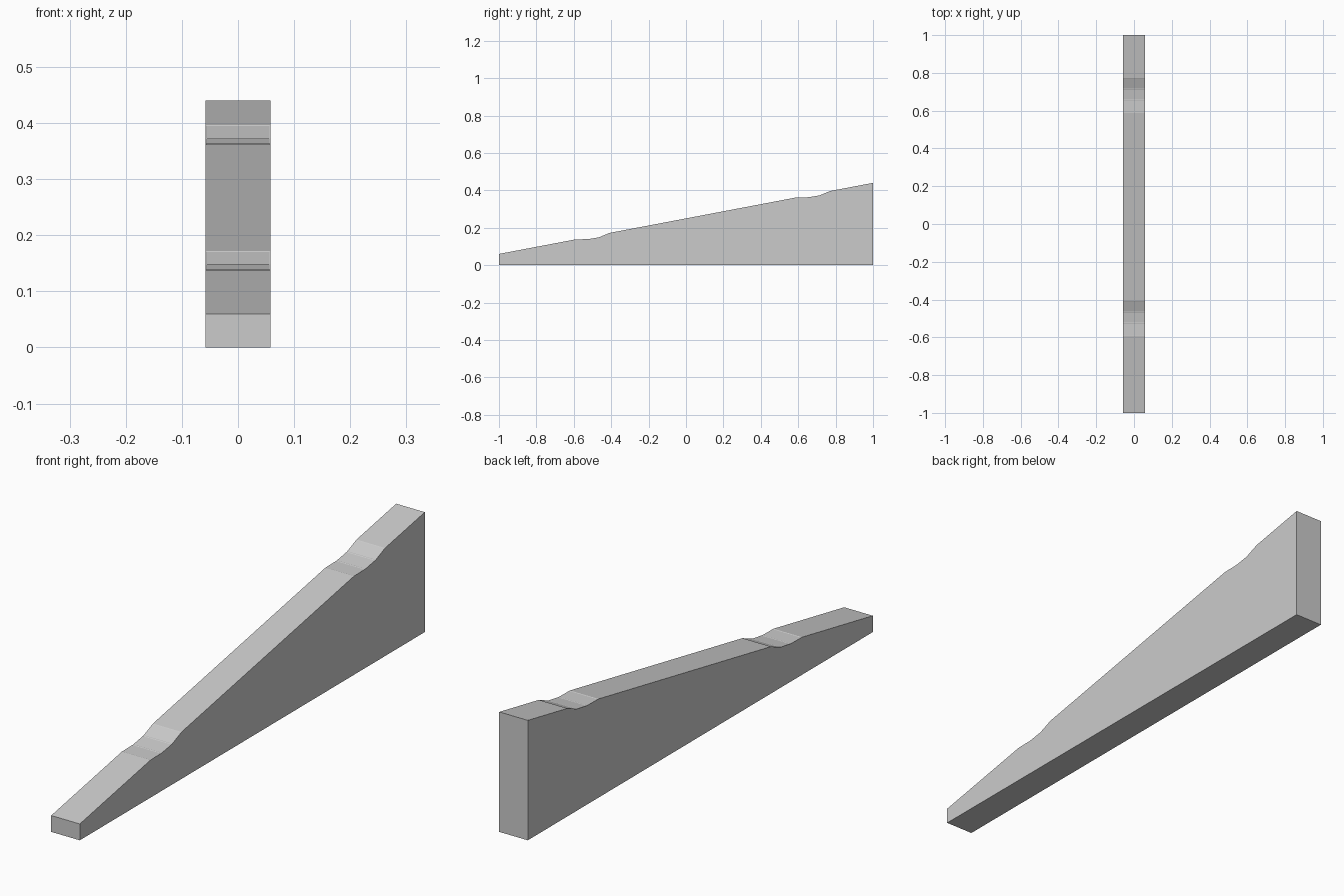
import bpy
import bmesh

cube = bpy.data.objects.get("Cube")
if cube:
    bpy.data.objects.remove(cube, do_unlink=True)

HALF_WIDTH = 0.058
FOOT, TOP = 0.06, 0.44


def slope(y):
    return FOOT + (TOP - FOOT) * (y + 1) / 2


# Each dip: level ledge, gentle rise, steep rise back to the slope
def dip(y):
    z = slope(y)
    return [(y, z), (y + 0.065, z + 0.001), (y + 0.125, z + 0.011),
            (y + 0.18, slope(y + 0.18))]


# Side outline of the ramp
dips = [dip(-0.59), dip(0.59)]
outline = [(-1, 0), (-1, FOOT), *dips[0], *dips[1], (1, TOP), (1, 0)]

bm = bmesh.new()
side = bm.faces.new([bm.verts.new((-HALF_WIDTH, y, z)) for y, z in outline])
extruded = bmesh.ops.extrude_face_region(bm, geom=[side], use_keep_orig=True)
moved = [v for v in extruded["geom"] if isinstance(v, bmesh.types.BMVert)]
bmesh.ops.translate(bm, verts=moved, vec=(2 * HALF_WIDTH, 0, 0))
bmesh.ops.recalc_face_normals(bm, faces=bm.faces)

# Shallow framed panels on the faces of both dips
panels = [f for f in bm.faces if f.normal.z > 0.5 and
          any(d[0][0] < f.calc_center_median().y < d[-1][0] for d in dips)]
bmesh.ops.inset_individual(bm, faces=panels, thickness=0.004, depth=-0.001)

mesh = bpy.data.meshes.new("sloped_beam")
bm.to_mesh(mesh)
bm.free()

# Plain grey finish
grey = bpy.data.materials.new("light_grey")
grey.use_nodes = True
colour = (0.6, 0.6, 0.6, 1)
grey.diffuse_color = colour
grey.node_tree.nodes["Principled BSDF"].inputs["Base Color"].default_value = colour
mesh.materials.append(grey)

beam = bpy.data.objects.new("sloped_beam", mesh)
bpy.context.collection.objects.link(beam)
